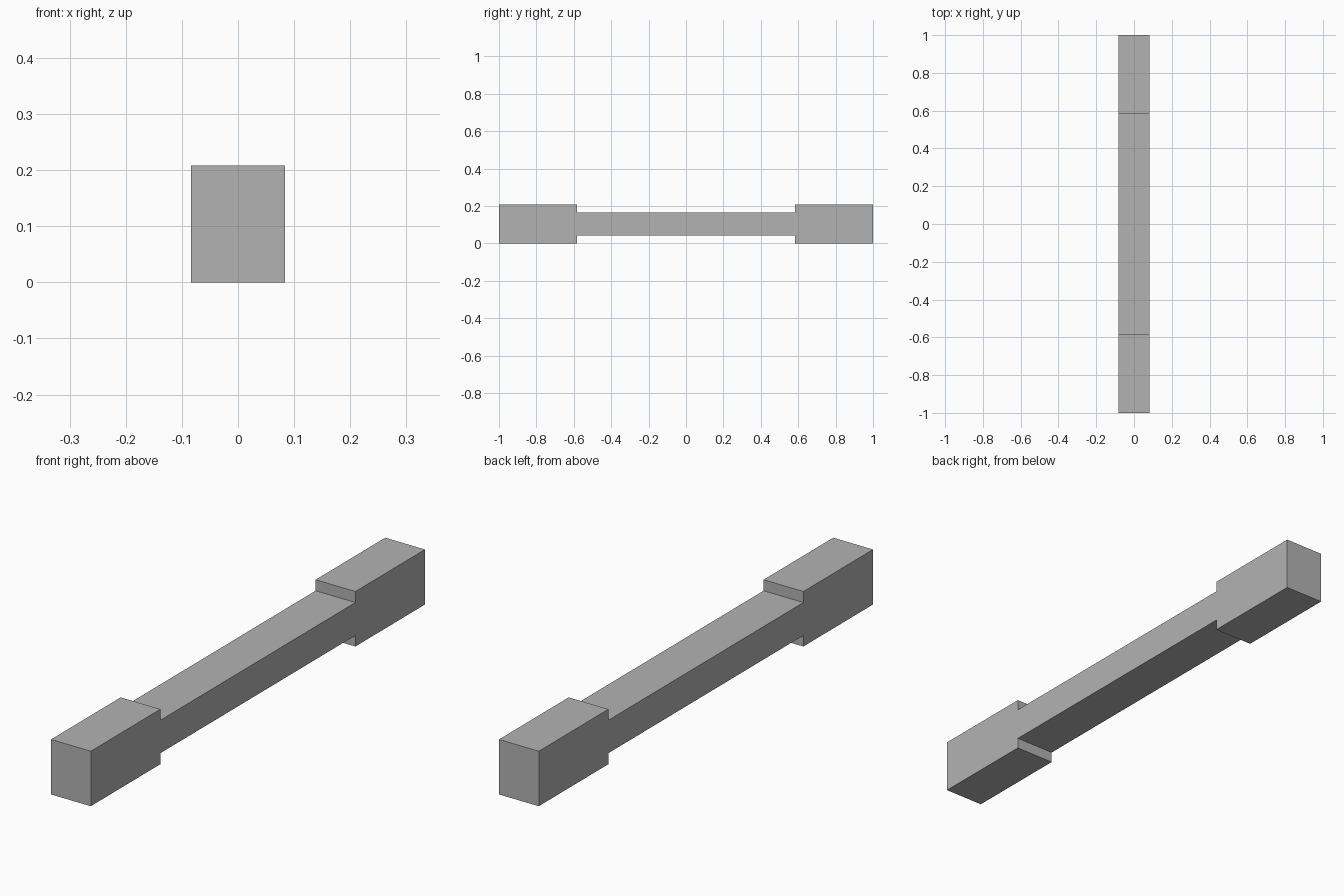
import bpy
import bmesh

cube = bpy.data.objects.get("Cube")
if cube:
    bpy.data.objects.remove(cube, do_unlink=True)

# Main dimensions
WIDTH, HEIGHT, LENGTH = 1 / 6, 5 / 24, 2.0
STEP = 1 / 24           # recess above and below the grip
GRIP = 7 / 12           # half length of the grip

grey = bpy.data.materials.new("plain grey")
grey.use_nodes = True
colour = (0.45, 0.45, 0.45, 1)
grey.diffuse_color = colour
grey.node_tree.nodes["Principled BSDF"].inputs["Base Color"].default_value = colour

# Side profile: upper outline from front to back, then the lower one returning
end = LENGTH / 2
upper = [(-end, HEIGHT), (-GRIP, HEIGHT), (-GRIP, HEIGHT - STEP)]
upper += [(-y, z) for y, z in reversed(upper)]
lower = [(y, HEIGHT - z) for y, z in reversed(upper)]

# Extrude the profile across the width
bm = bmesh.new()
side = bm.faces.new([bm.verts.new((-WIDTH / 2, y, z)) for y, z in upper + lower])
result = bmesh.ops.extrude_face_region(bm, geom=[side], use_keep_orig=True)
moved = [v for v in result["geom"] if isinstance(v, bmesh.types.BMVert)]
bmesh.ops.translate(bm, verts=moved, vec=(WIDTH, 0, 0))
bmesh.ops.recalc_face_normals(bm, faces=bm.faces)

mesh = bpy.data.meshes.new("stepped_bar")
bm.to_mesh(mesh)
bm.free()
mesh.materials.append(grey)
bar = bpy.data.objects.new("stepped_bar", mesh)
bpy.context.collection.objects.link(bar)
